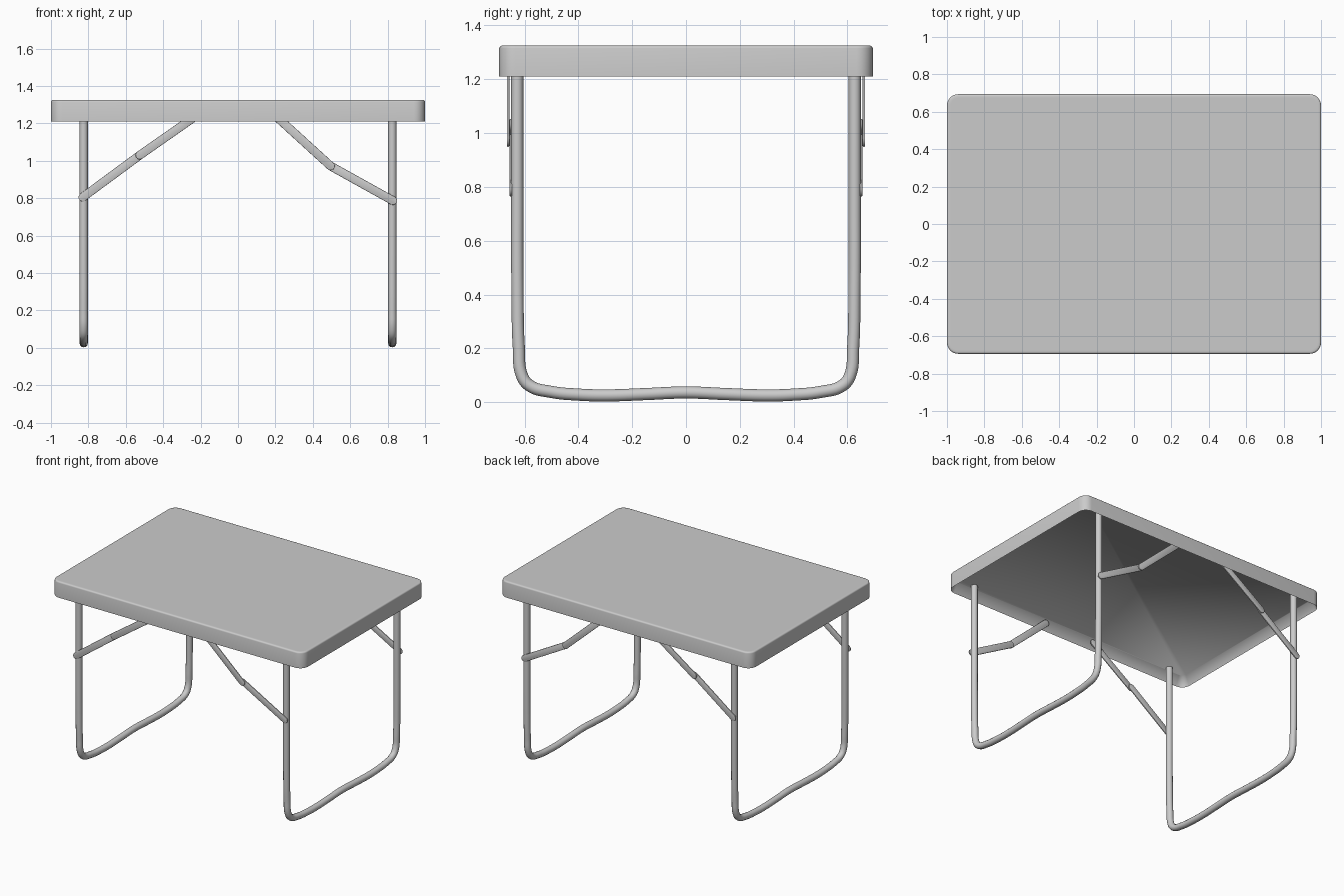
import bpy, bmesh, math
from mathutils import Vector

if "Cube" in bpy.data.objects:
    bpy.data.objects.remove(bpy.data.objects["Cube"])

LEG_X, LEG_R = 0.825, 0.0225
TOP_Z, RIM_Z, UNDER_Z = 1.325, 1.21, 1.28


def add_mesh(name, bm, angle=40):
    me = bpy.data.meshes.new(name)
    bm.to_mesh(me)
    bm.free()
    ob = bpy.data.objects.new(name, me)
    bpy.context.collection.objects.link(ob)
    bpy.ops.object.select_all(action='DESELECT')
    ob.select_set(True)
    bpy.context.view_layer.objects.active = ob
    bpy.ops.object.shade_smooth_by_angle(angle=math.radians(angle))
    return ob


def tabletop():
    # rounded slab with a shallow recess underneath
    bm = bmesh.new()
    bmesh.ops.create_cube(bm, size=1)
    for v in bm.verts:
        v.co = Vector((v.co.x * 2, v.co.y * 1.388, TOP_Z if v.co.z > 0 else RIM_Z))
    upright = [e for e in bm.edges if abs(e.verts[0].co.z - e.verts[1].co.z) > 0.05]
    bmesh.ops.bevel(bm, geom=upright, offset=0.06, segments=6, profile=0.5, affect='EDGES')
    rim = [e for e in bm.edges if all(v.co.z > TOP_Z - 0.001 for v in e.verts)]
    bmesh.ops.bevel(bm, geom=rim, offset=0.01, segments=3, profile=0.5, affect='EDGES')
    bm.normal_update()
    # narrow ring keeps the top surface evenly flat
    top = max(bm.faces, key=lambda f: f.calc_area() * f.normal.z)
    bmesh.ops.inset_region(bm, faces=[top], thickness=0.01)
    bm.normal_update()
    # recessed underside
    under = min(bm.faces, key=lambda f: f.calc_area() * f.normal.z)
    bmesh.ops.inset_region(bm, faces=[under], thickness=0.03)
    for v in under.verts:
        v.co.z = UNDER_Z
    bm.normal_update()
    add_mesh("tabletop", bm, 80)


def leg_frame(name, x):
    # one bent tube: two uprights joined by a wavy foot
    half = [(0.627, 1.275), (0.627, 0.8), (0.626, 0.4), (0.621, 0.2), (0.61, 0.1),
            (0.582, 0.062), (0.5, 0.038), (0.4, 0.028), (0.3, 0.025), (0.15, 0.03)]
    pts = half + [(0, 0.036)] + [(-y, z) for y, z in reversed(half)]
    cu = bpy.data.curves.new(name, 'CURVE')
    cu.dimensions = '3D'
    cu.bevel_depth = LEG_R
    cu.bevel_resolution = 4
    cu.use_fill_caps = True
    cu.resolution_u = 6
    sp = cu.splines.new('BEZIER')
    sp.bezier_points.add(len(pts) - 1)
    for bp, (y, z) in zip(sp.bezier_points, pts):
        bp.co = (x, y, z)
        bp.handle_left_type = bp.handle_right_type = 'AUTO'
    sp.use_smooth = True
    bpy.context.collection.objects.link(bpy.data.objects.new(name, cu))


def brace_bar(name, a, b, y, width=0.046, thick=0.009):
    # flat strap with rounded ends, lying in the xz plane
    a, b = Vector((a[0], 0, a[1])), Vector((b[0], 0, b[1]))
    base = math.atan2(b.z - a.z, b.x - a.x)
    bm = bmesh.new()
    ring = []
    for centre, start in ((b, base - math.pi / 2), (a, base + math.pi / 2)):
        for i in range(9):
            t = start + math.pi * i / 8
            p = centre + Vector((math.cos(t), 0, math.sin(t))) * width / 2
            ring.append(bm.verts.new((p.x, y - thick / 2, p.z)))
    face = bm.faces.new(ring)
    ext = bmesh.ops.extrude_face_region(bm, geom=[face])
    new = [g for g in ext['geom'] if isinstance(g, bmesh.types.BMVert)]
    bmesh.ops.translate(bm, verts=new, vec=(0, thick, 0))
    bmesh.ops.recalc_face_normals(bm, faces=bm.faces)
    caps = [e for e in bm.edges if abs(e.verts[0].co.y - e.verts[1].co.y) < 1e-5]
    bmesh.ops.bevel(bm, geom=caps, offset=0.003, segments=2, profile=0.5, affect='EDGES')
    add_mesh(name, bm)


tabletop()
for side, sx in (("left", -1), ("right", 1)):
    leg_frame(side + "_leg_frame", sx * LEG_X)

# folding braces: left pair straight, right pair bent at the hinge
braces = {"left": ((-0.21, 1.25), (-0.525, 1.03), (-0.83, 0.805)),
          "right": ((0.19, 1.25), (0.495, 0.972), (0.828, 0.787))}
for side, (top, hinge, foot) in braces.items():
    for end, sy in (("front", -1), ("back", 1)):
        brace_bar(f"{side}_{end}_upper_brace", top, hinge, sy * 0.661)
        brace_bar(f"{side}_{end}_lower_brace", hinge, foot, sy * 0.651)
